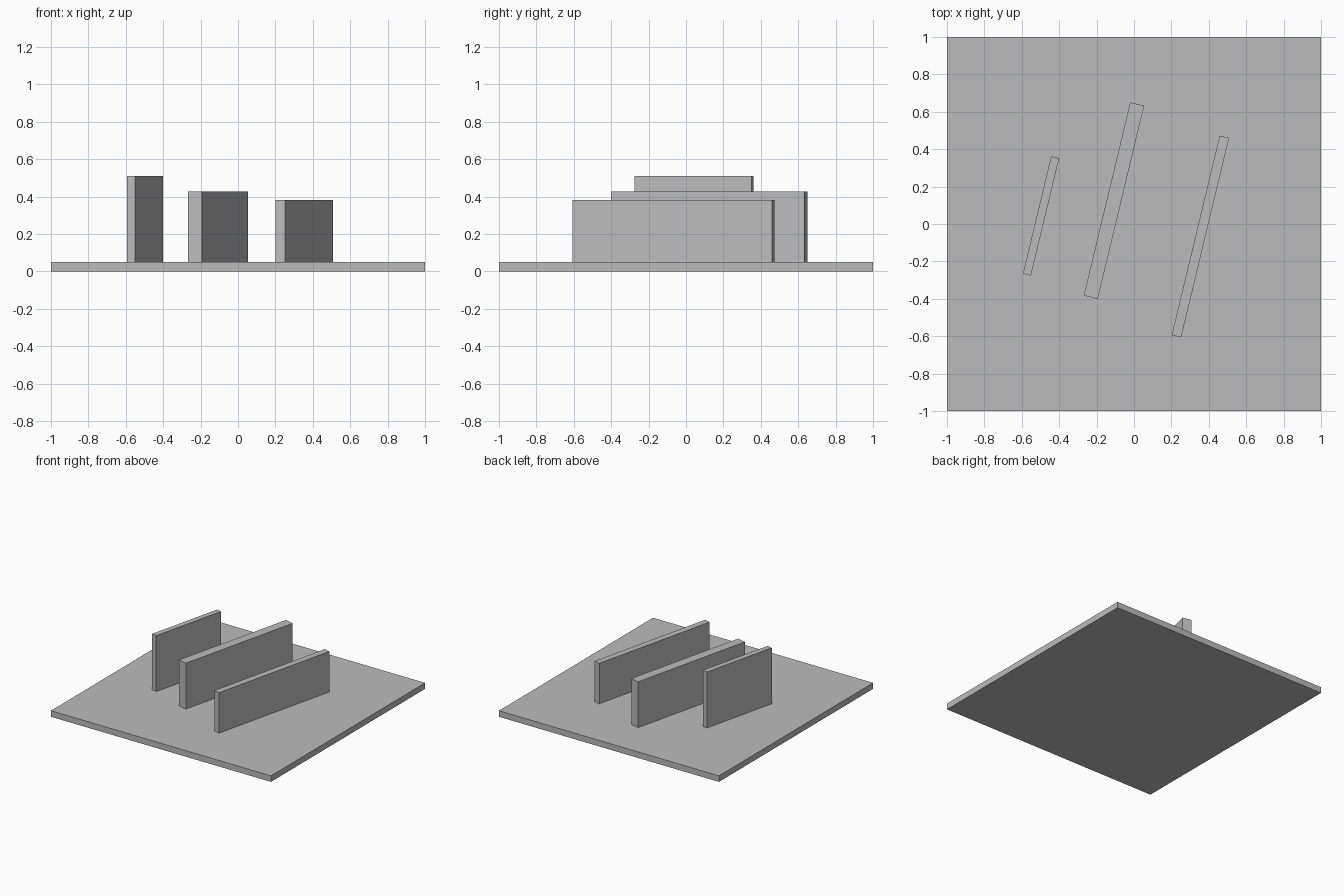
import bpy
import math

cube = bpy.data.objects.get("Cube")
if cube:
    bpy.data.objects.remove(cube, do_unlink=True)

# Single plain grey
grey = bpy.data.materials.new("plain_grey")
grey.use_nodes = True
colour = (0.5, 0.5, 0.5, 1)
grey.diffuse_color = colour
grey.node_tree.nodes["Principled BSDF"].inputs["Base Color"].default_value = colour


def block(name, x, y, bottom, top, width, length, turn=0.0):
    """Box centred on (x, y), turned about the vertical axis."""
    bpy.ops.mesh.primitive_cube_add(size=1, location=(x, y, (bottom + top) / 2),
                                    rotation=(0, 0, turn))
    obj = bpy.context.object
    obj.name = name
    obj.scale = (width, length, top - bottom)
    bpy.ops.object.transform_apply(location=False, rotation=False, scale=True)
    obj.data.materials.append(grey)
    return obj


# Square base slab
BASE_TOP = 0.05
block("base_slab", 0, 0, 0, BASE_TOP, 2, 2)

# Three parallel upright walls: name, x, y, top, thickness, length
TURN = -math.radians(13.5)
for name, x, y, top, thickness, length in (
    ("right_wall", -0.497, 0.043, 0.51, 0.044, 0.645),
    ("middle_wall", -0.107, 0.125, 0.427, 0.077, 1.062),
    ("left_wall", 0.355, -0.067, 0.383, 0.052, 1.097),
):
    block(name, x, y, BASE_TOP, top, thickness, length, TURN)
